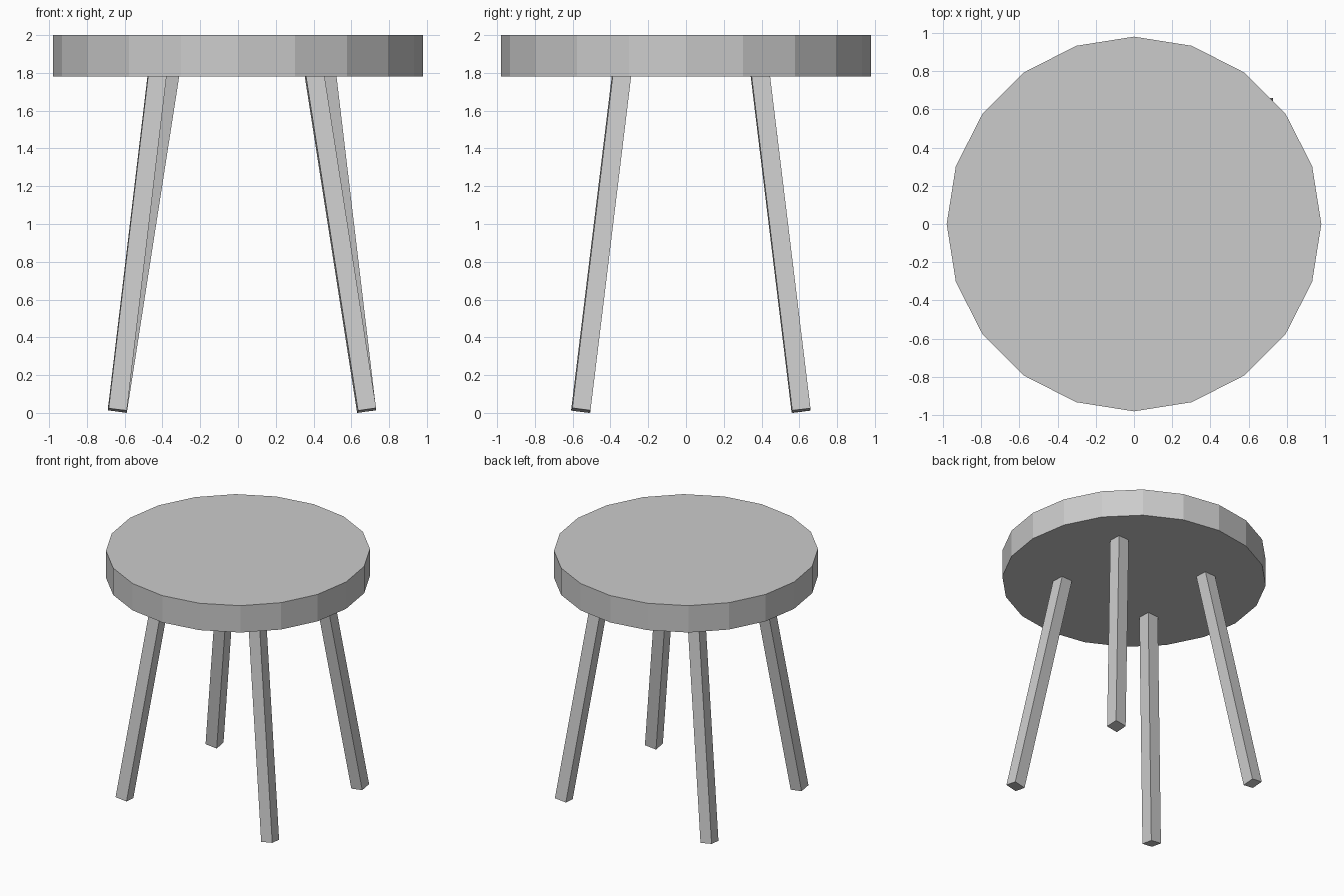
import bpy
import bmesh
from math import radians
from mathutils import Matrix, Vector

if "Cube" in bpy.data.objects:
    bpy.data.objects.remove(bpy.data.objects["Cube"], do_unlink=True)

# One plain grey for the whole stool
grey = bpy.data.materials.new("plain_grey")
grey.use_nodes = True
colour = (0.6, 0.6, 0.6, 1)
grey.diffuse_color = colour
grey.node_tree.nodes["Principled BSDF"].inputs["Base Color"].default_value = colour


def add_object(name, bm):
    mesh = bpy.data.meshes.new(name)
    bm.to_mesh(mesh)
    bm.free()
    mesh.materials.append(grey)
    obj = bpy.data.objects.new(name, mesh)
    bpy.context.collection.objects.link(obj)


# Seat: flat twenty-sided disc
SEAT_BOTTOM, SEAT_TOP, RADIUS = 1.78, 2.0, 0.98
bm = bmesh.new()
bmesh.ops.create_cone(bm, cap_ends=True, segments=20, radius1=RADIUS, radius2=RADIUS,
                      depth=SEAT_TOP - SEAT_BOTTOM,
                      matrix=Matrix.Translation((0, 0, (SEAT_BOTTOM + SEAT_TOP) / 2)))
add_object("seat", bm)


# Leg: square bar cut square at the foot, running up into the seat
def add_leg(name, foot, top, width=0.097, yaw=radians(3)):
    foot, top = Vector(foot), Vector(top)
    top += (top - foot) * 0.02
    axis = (top - foot).normalized()
    turned = Matrix.Rotation(yaw, 3, "Z") @ Vector((1, 0, 0))
    side = (turned - axis * turned.dot(axis)).normalized()
    frame = Matrix((side, axis.cross(side), axis)).transposed().to_4x4()
    size = Matrix.Diagonal((width, width, (top - foot).length, 1))
    bm = bmesh.new()
    bmesh.ops.create_cube(bm, size=1, matrix=Matrix.Translation((foot + top) / 2) @ frame @ size)
    add_object(name, bm)


# Opposite legs pair up around a centre slightly off the seat axis
CX, CY, FOOT_Z = 0.021, 0.026, 0.013
for end, sy in (("front", -1), ("back", 1)):
    for hand, sx in (("right", -1), ("left", 1)):
        top_x = 0.45 if sx == sy else 0.385
        add_leg(f"{end}_{hand}_leg",
                (CX + sx * 0.66, CY + sy * 0.583, FOOT_Z),
                (CX + sx * top_x, CY + sy * 0.368, SEAT_BOTTOM))
